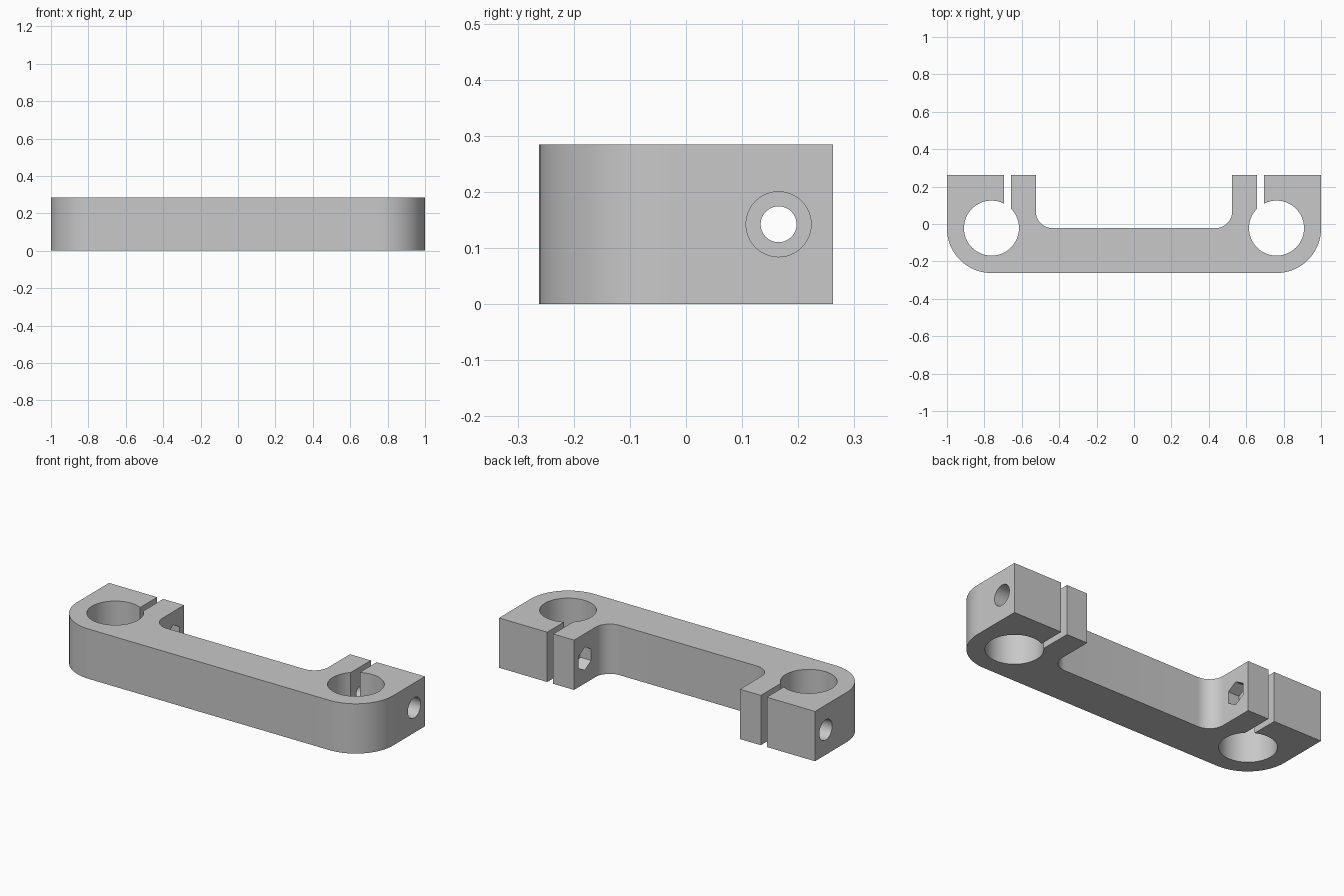
import bpy
import bmesh
from math import sin, cos, pi, radians
from mathutils import Matrix

default = bpy.data.objects.get("Cube")
if default:
    bpy.data.objects.remove(default, do_unlink=True)

HEIGHT, HALF_Y = 0.285, 0.262
BORE_X, BORE_Y, BORE_R = 0.762, -0.022, 0.147
OUTER_R = 1 - BORE_X
TAB_X, FILLET_R, BAR_Y = 0.525, 0.09, -0.022
BOLT_Y, BOLT_Z = 0.165, HEIGHT / 2

grey = bpy.data.materials.new("plain grey")
grey.use_nodes = True
grey.diffuse_color = (0.58, 0.58, 0.58, 1)
grey.node_tree.nodes["Principled BSDF"].inputs["Base Color"].default_value = grey.diffuse_color


def make_object(name, bm):
    mesh = bpy.data.meshes.new(name)
    bmesh.ops.recalc_face_normals(bm, faces=bm.faces)
    bm.to_mesh(mesh)
    bm.free()
    obj = bpy.data.objects.new(name, mesh)
    bpy.context.collection.objects.link(obj)
    return obj


def arc(cx, cy, r, start, end, steps):
    angles = [radians(start + (end - start) * i / steps) for i in range(steps + 1)]
    return [(cx + r * cos(a), cy + r * sin(a)) for a in angles]


def cylinder(name, r, length, matrix, sides=64):
    bm = bmesh.new()
    bmesh.ops.create_cone(bm, cap_ends=True, segments=sides, radius1=r,
                          radius2=r, depth=length, matrix=matrix)
    return make_object(name, bm)


def along_x(x):
    return Matrix.Translation((x, BOLT_Y, BOLT_Z)) @ Matrix.Rotation(pi / 2, 4, 'Y')


def cut(target, cutter):
    cutter.hide_render = True
    mod = target.modifiers.new("cut", 'BOOLEAN')
    mod.operation, mod.solver, mod.object = 'DIFFERENCE', 'EXACT', cutter
    bpy.context.view_layer.objects.active = target
    bpy.ops.object.modifier_apply(modifier=mod.name)
    bpy.data.objects.remove(cutter, do_unlink=True)


# Bracket body: mirrored outline with rounded outer corners and inner fillets
half = arc(BORE_X, -HALF_Y + OUTER_R, OUTER_R, -90, 0, 24)
half += [(1, HALF_Y), (TAB_X, HALF_Y)]
half += arc(TAB_X - FILLET_R, BAR_Y + FILLET_R, FILLET_R, 0, -90, 16)
outline = half + [(-x, y) for x, y in reversed(half)]
bm = bmesh.new()
face = bm.faces.new([bm.verts.new((x, y, 0)) for x, y in outline])
extruded = bmesh.ops.extrude_face_region(bm, geom=[face])["geom"]
bmesh.ops.translate(bm, vec=(0, 0, HEIGHT),
                    verts=[v for v in extruded if isinstance(v, bmesh.types.BMVert)])
body = make_object("clamp_bracket", bm)
body.data.materials.append(grey)

for side in (-1, 1):
    # Rod bore
    cut(body, cylinder("bore_cutter", BORE_R, 1,
                       Matrix.Translation((side * BORE_X, BORE_Y, HEIGHT / 2)), 96))
    # Clamping slot
    bm = bmesh.new()
    bmesh.ops.create_cube(bm, size=1, matrix=Matrix.Translation((side * 0.676, 0.2, HEIGHT / 2))
                          @ Matrix.Diagonal((0.038, 0.4, 1, 1)))
    cut(body, make_object("slot_cutter", bm))
    # Bolt hole, round head recess outside and hexagonal nut recess inside
    cut(body, cylinder("bolt_cutter", 0.032, 0.7, along_x(side * 0.76), 48))
    cut(body, cylinder("head_cutter", 0.058, 0.24, along_x(side), 48))
    nut_turn = Matrix.Rotation(pi / 2, 4, 'Z')
    cut(body, cylinder("nut_cutter", 0.066, 0.14, along_x(side * TAB_X) @ nut_turn, 6))

bpy.ops.object.select_all(action='DESELECT')
body.select_set(True)
bpy.context.view_layer.objects.active = body
bpy.ops.object.shade_smooth_by_angle(angle=radians(30))
